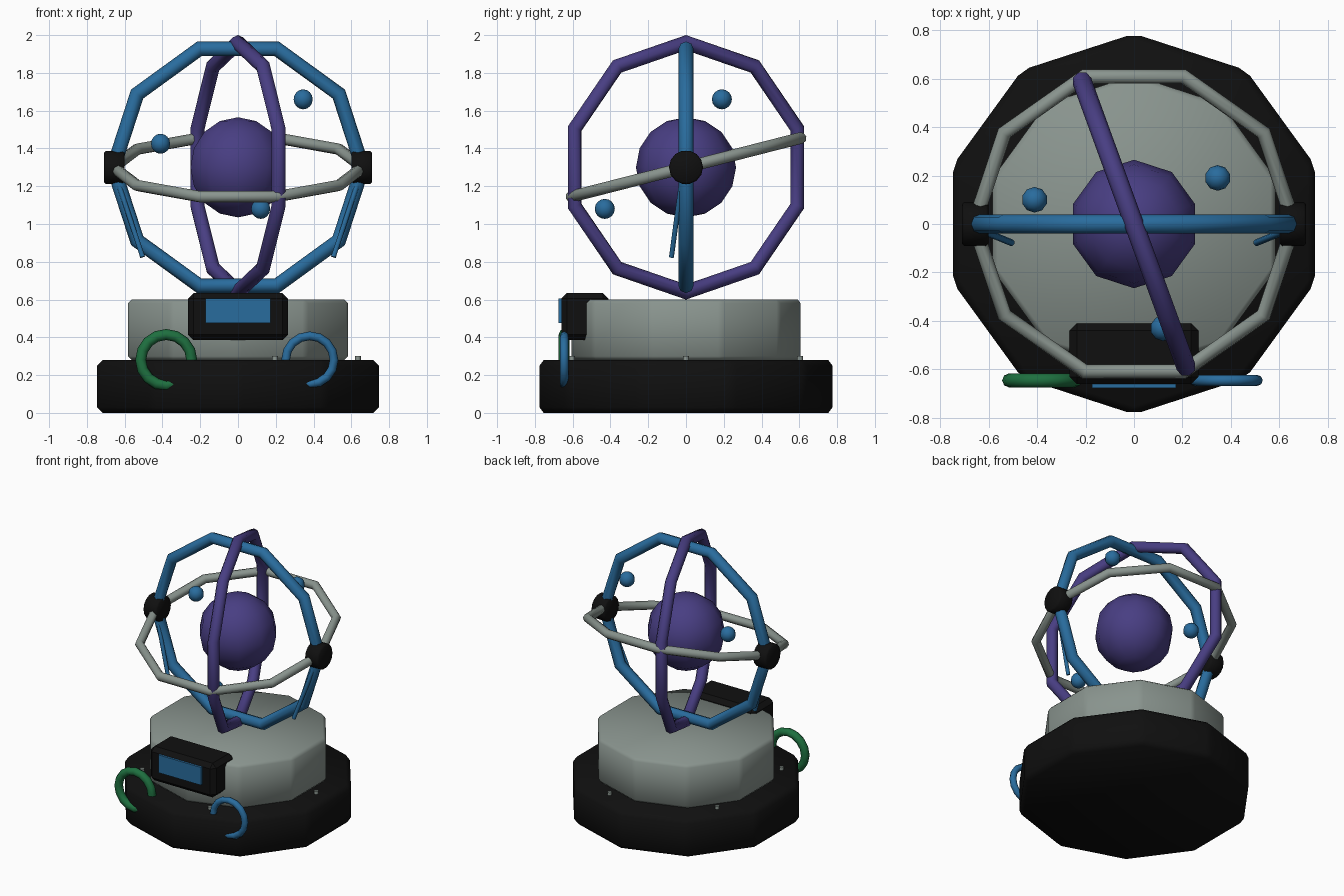
import bpy, math
from mathutils import Vector

if "Cube" in bpy.data.objects:
    bpy.data.objects.remove(bpy.data.objects["Cube"])


def material(name, rgb):
    m = bpy.data.materials.new(name)
    m.diffuse_color = (*rgb, 1)
    m.use_nodes = True
    m.node_tree.nodes["Principled BSDF"].inputs["Base Color"].default_value = m.diffuse_color
    return m


BLACK = material("black", (0.005, 0.005, 0.005))
GREY = material("warm grey", (0.25, 0.295, 0.27))
BLUE = material("blue", (0.022, 0.15, 0.34))
PURPLE = material("purple", (0.065, 0.048, 0.225))
GREEN = material("green", (0.013, 0.16, 0.05))


def finish(name, mat, bevel=0, smooth=50):
    ob = bpy.context.object
    ob.name = name
    ob.data.materials.append(mat)
    bpy.ops.object.transform_apply(location=False, rotation=False, scale=True)
    if bevel:
        mod = ob.modifiers.new("bevel", 'BEVEL')
        mod.width = bevel
        mod.segments = 1
        bpy.ops.object.modifier_apply(modifier=mod.name)
    bpy.ops.object.shade_smooth_by_angle(angle=math.radians(smooth))
    return ob


def cylinder(name, mat, r, depth, loc, rot=(0, 0, 0), sides=10, bevel=0):
    bpy.ops.mesh.primitive_cylinder_add(vertices=sides, radius=r, depth=depth,
                                        location=loc, rotation=rot)
    return finish(name, mat, bevel)


def box(name, mat, size, loc, bevel=0):
    bpy.ops.mesh.primitive_cube_add(size=1, location=loc)
    bpy.context.object.scale = size
    return finish(name, mat, bevel, 30)


def sphere(name, mat, r, loc, seg=10, rings=8):
    bpy.ops.mesh.primitive_uv_sphere_add(segments=seg, ring_count=rings, radius=r, location=loc)
    return finish(name, mat)


def torus(name, mat, R, r, loc, rot, major=10, minor=8):
    bpy.ops.mesh.primitive_torus_add(major_radius=R, minor_radius=r, major_segments=major,
                                     minor_segments=minor, location=loc, rotation=rot)
    return finish(name, mat)


def rod(name, mat, a, b, r):
    a, b = Vector(a), Vector(b)
    d = b - a
    return cylinder(name, mat, r, d.length, (a + b) / 2,
                    d.to_track_quat('Z', 'Y').to_euler(), 8)


Q = math.pi / 2
CENTRE = (0, 0, 1.3)

# Base and drum
cylinder("base", BLACK, 0.785, 0.28, (0, 0, 0.14), bevel=0.03)
cylinder("drum", GREY, 0.613, 0.32, (0, 0, 0.44), bevel=0.02)

# Five bolts around the base rim
for i in range(5):
    a = i * math.tau / 5
    cylinder(f"bolt_{i + 1}", GREY, 0.015, 0.03,
             (0.635 * math.cos(a), 0.635 * math.sin(a), 0.285), sides=8)

# Front console with screen
box("console", BLACK, (0.53, 0.25, 0.25), (0, -0.535, 0.51), bevel=0.03)
box("screen", BLUE, (0.345, 0.02, 0.13), (0, -0.666, 0.54))

# Cable loops, sunk partly into the base
torus("green_cable", GREEN, 0.135, 0.029, (-0.38, -0.645, 0.28), (Q, 0, 0), 16)
torus("blue_cable", BLUE, 0.128, 0.023, (0.38, -0.645, 0.28), (Q, 0, 0), 16)

# Three crossing rings
torus("upright_ring", BLUE, 0.66, 0.04, CENTRE, (Q, 0, 0))
torus("turned_ring", PURPLE, 0.66, 0.04, CENTRE, (0, Q, math.radians(20)))
torus("tilted_ring", GREY, 0.66, 0.031, CENTRE, (0.25, 0, 0))

# Core and floating beads
sphere("core", PURPLE, 0.265, CENTRE)
for i, p in enumerate([(0.345, 0.19, 1.66), (-0.41, 0.1, 1.425), (0.12, -0.43, 1.08)]):
    sphere(f"bead_{i + 1}", BLUE, 0.053, p)

# Pivots and hanging wires on both sides
for side, s in (("left", -1), ("right", 1)):
    cylinder(f"{side}_pivot", BLACK, 0.09, 0.11, (s * 0.655, 0, 1.3), (0, Q, 0), 14, 0.01)
    rod(f"{side}_wire", BLUE, (s * 0.645, -0.02, 1.25), (s * 0.505, -0.077, 0.825), 0.014)
